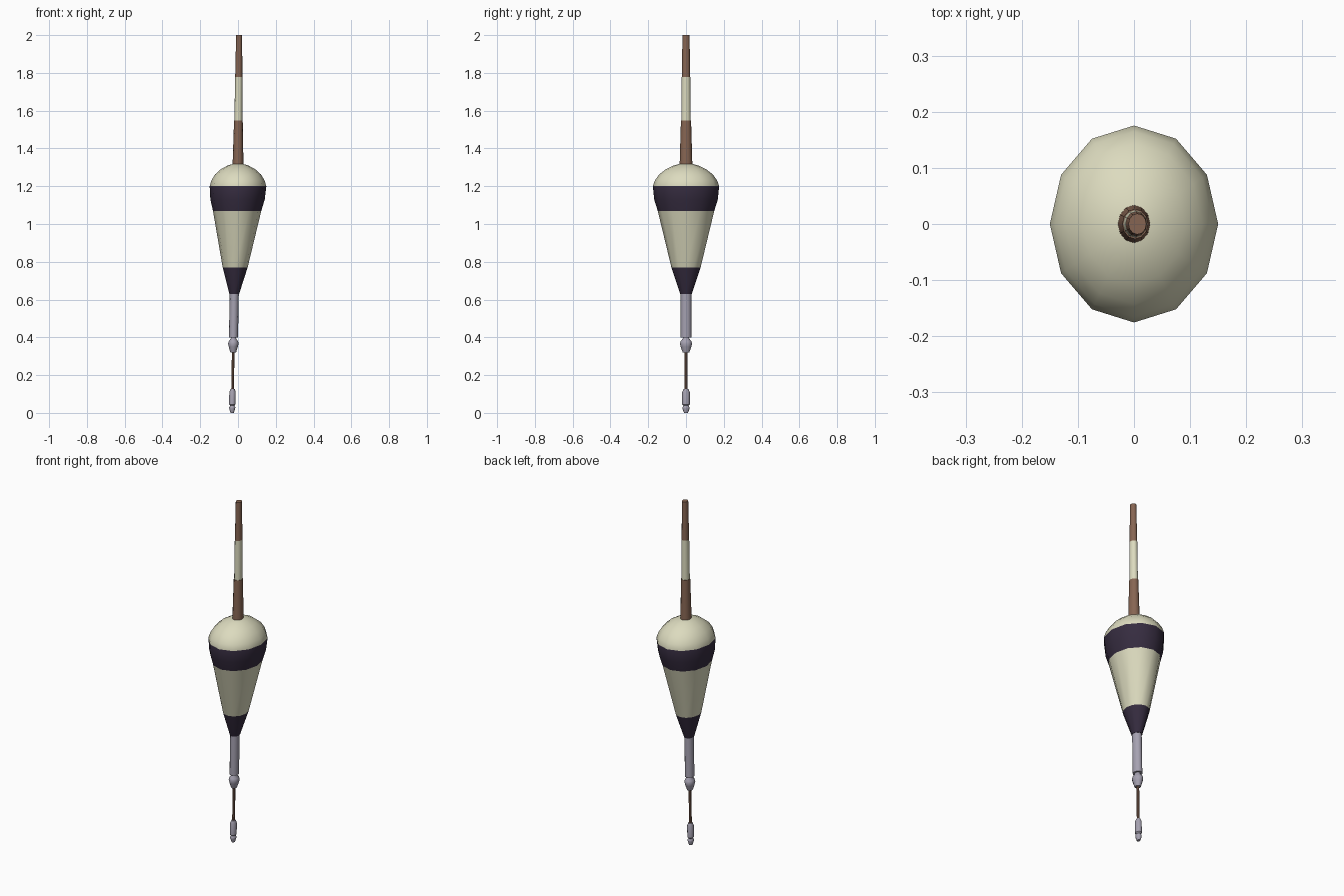
import bpy, bmesh, math

if "Cube" in bpy.data.objects:
    bpy.data.objects.remove(bpy.data.objects["Cube"])


def material(name, rgb):
    m = bpy.data.materials.new(name)
    m.diffuse_color = (*rgb, 1)
    m.use_nodes = True
    m.node_tree.nodes["Principled BSDF"].inputs["Base Color"].default_value = m.diffuse_color
    return m


CREAM = material("cream", (0.72, 0.71, 0.52))
DARK = material("dark_violet", (0.036, 0.025, 0.05))
BROWN = material("brown", (0.24, 0.13, 0.085))
GREY = material("pale_grey", (0.38, 0.36, 0.44))

DEPTH = 1.17   # every section is an ellipse, deeper in y than in x


def lean(z):
    """The axis tilts slightly: x offset of the axis at height z."""
    pts = [(0, -0.031), (0.63, -0.020), (1.20, 0.0), (1.32, 0.0), (2.0, 0.006)]
    for (z0, x0), (z1, x1) in zip(pts, pts[1:]):
        if z <= z1:
            return x0 + (x1 - x0) * (z - z0) / (z1 - z0)
    return pts[-1][1]


def turned(name, profile, bands, sides=12):
    """Loft a (radius, z) profile; bands = [(upper z, material), ...]."""
    bm = bmesh.new()
    rings = []
    for r, z in profile:
        rings.append([bm.verts.new((lean(z) + r * math.cos(a), DEPTH * r * math.sin(a), z))
                      for a in (2 * math.pi * i / sides for i in range(sides))])
    for lo, hi in zip(rings, rings[1:]):
        for i in range(sides):
            j = (i + 1) % sides
            bm.faces.new((lo[i], lo[j], hi[j], hi[i]))
    bm.faces.new(rings[0][::-1])
    bm.faces.new(rings[-1])
    for f in bm.faces:
        z = f.calc_center_median().z
        f.material_index = next((k for k, b in enumerate(bands) if z <= b[0]), len(bands) - 1)
    mesh = bpy.data.meshes.new(name)
    bm.to_mesh(mesh)
    bm.free()
    for _, m in bands:
        mesh.materials.append(m)
    ob = bpy.data.objects.new(name, mesh)
    bpy.context.collection.objects.link(ob)
    bpy.context.view_layer.objects.active = ob
    ob.select_set(True)
    bpy.ops.object.shade_smooth_by_angle(angle=math.radians(35))
    ob.select_set(False)
    return ob


# Float body: painted bands split by height
turned("float_body",
       [(0.026, 0.63), (0.066, 0.77), (0.128, 1.07), (0.144, 1.13), (0.15, 1.20),
        (0.141, 1.23), (0.122, 1.262), (0.091, 1.29), (0.055, 1.31), (0.02, 1.32)],
       [(0.77, DARK), (1.07, CREAM), (1.20, DARK), (2, CREAM)])

# Antenna in three stepped sections
turned("antenna_base", [(0.029, 1.305), (0.023, 1.547)], [(2, BROWN)])
turned("antenna_middle", [(0.021, 1.545), (0.0195, 1.777)], [(2, CREAM)])
turned("antenna_tip", [(0.019, 1.775), (0.016, 2.0)], [(2, BROWN)])

# Sleeve under the body and the collar bead
turned("sleeve", [(0.024, 0.40), (0.024, 0.64)], [(2, GREY)])
turned("collar",
       [(0.015, 0.32), (0.024, 0.35), (0.028, 0.367), (0.024, 0.38), (0.014, 0.395), (0.014, 0.41)],
       [(2, GREY)])

# Thin stem and the end weight
turned("wire_stem", [(0.007, 0.11), (0.007, 0.33)], [(2, BROWN)], 8)
turned("end_weight",
       [(0.009, 0.0), (0.016, 0.023), (0.016, 0.03), (0.011, 0.038), (0.017, 0.045),
        (0.017, 0.11), (0.011, 0.127)],
       [(2, GREY)])
